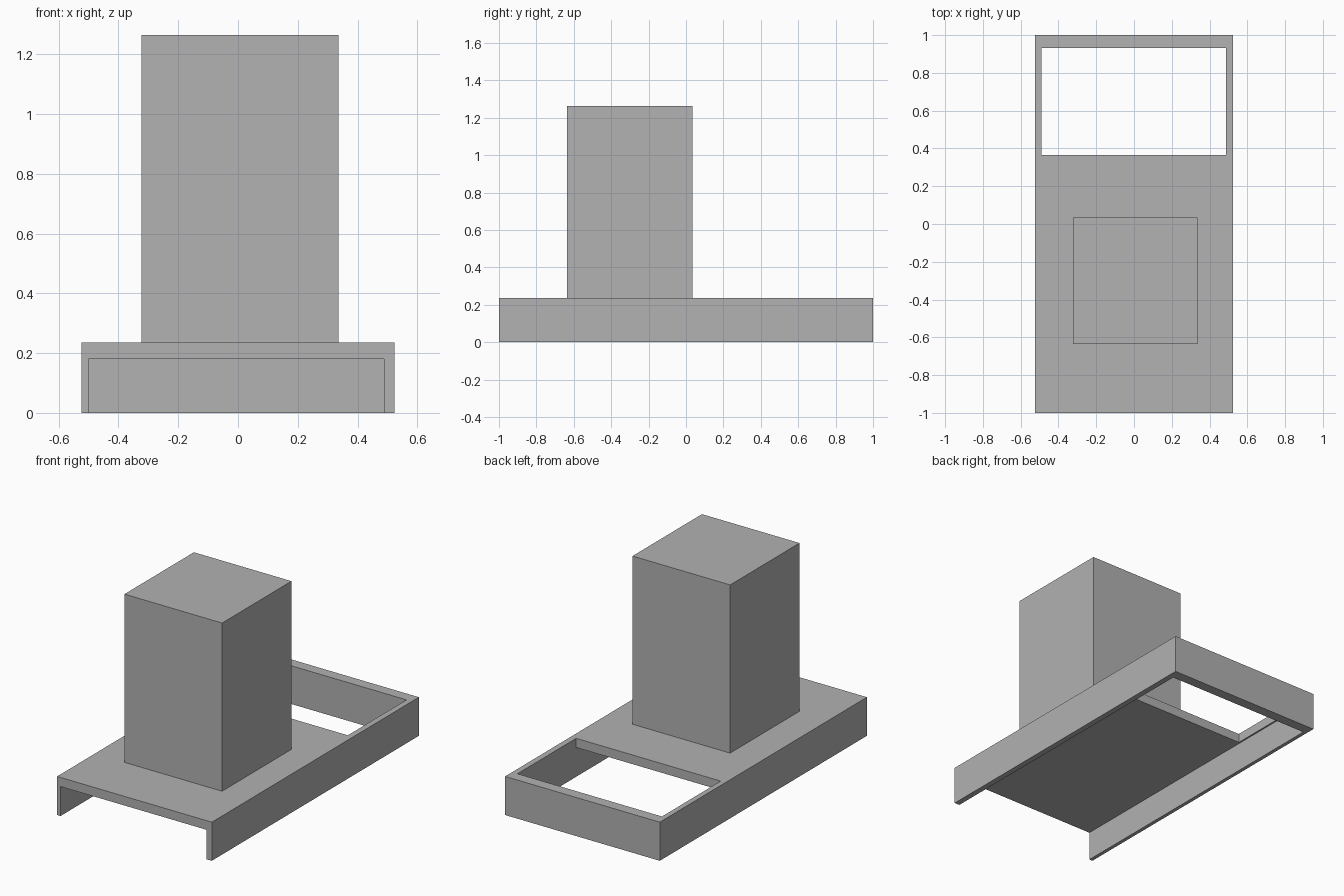
import bpy
from mathutils import Vector

cube = bpy.data.objects.get("Cube")
if cube:
    bpy.data.objects.remove(cube, do_unlink=True)

grey = bpy.data.materials.new("plain grey")
grey.use_nodes = True
colour = (0.445, 0.445, 0.445, 1)
grey.diffuse_color = colour
for node in grey.node_tree.nodes:
    if node.type == "BSDF_PRINCIPLED":
        node.inputs["Base Color"].default_value = colour


def box(name, low, high):
    """Flat-shaded box spanning two opposite corners."""
    low, high = Vector(low), Vector(high)
    bpy.ops.mesh.primitive_cube_add(size=1)
    obj = bpy.context.object
    obj.name = name
    for v in obj.data.vertices:
        middle, size = (low + high) / 2, high - low
        v.co = middle + v.co * size
    obj.data.materials.append(grey)
    return obj


def cut(obj, name, low, high):
    """Cut a box-shaped opening out of an object."""
    cutter = box(name, low, high)
    cutter.hide_render = True
    mod = obj.modifiers.new(name, "BOOLEAN")
    mod.operation = "DIFFERENCE"
    mod.solver = "EXACT"
    mod.object = cutter
    bpy.context.view_layer.objects.active = obj
    bpy.ops.object.modifier_apply(modifier=mod.name)
    bpy.data.objects.remove(cutter, do_unlink=True)


# Base tray: open underneath and at the front, walled at the back
DECK = 0.236
base = box("base_tray", (-0.523, -1, 0), (0.523, 1, DECK))
cut(base, "underside_channel", (-0.5, -1.2, -0.2), (0.488, 0.936, 0.18))
# Rectangular window through the deck near the back
cut(base, "deck_opening", (-0.49, 0.365, 0.1), (0.487, 0.932, 0.5))

# Tall block standing on the deck
box("tower", (-0.323, -0.635, DECK), (0.337, 0.035, 1.264))
